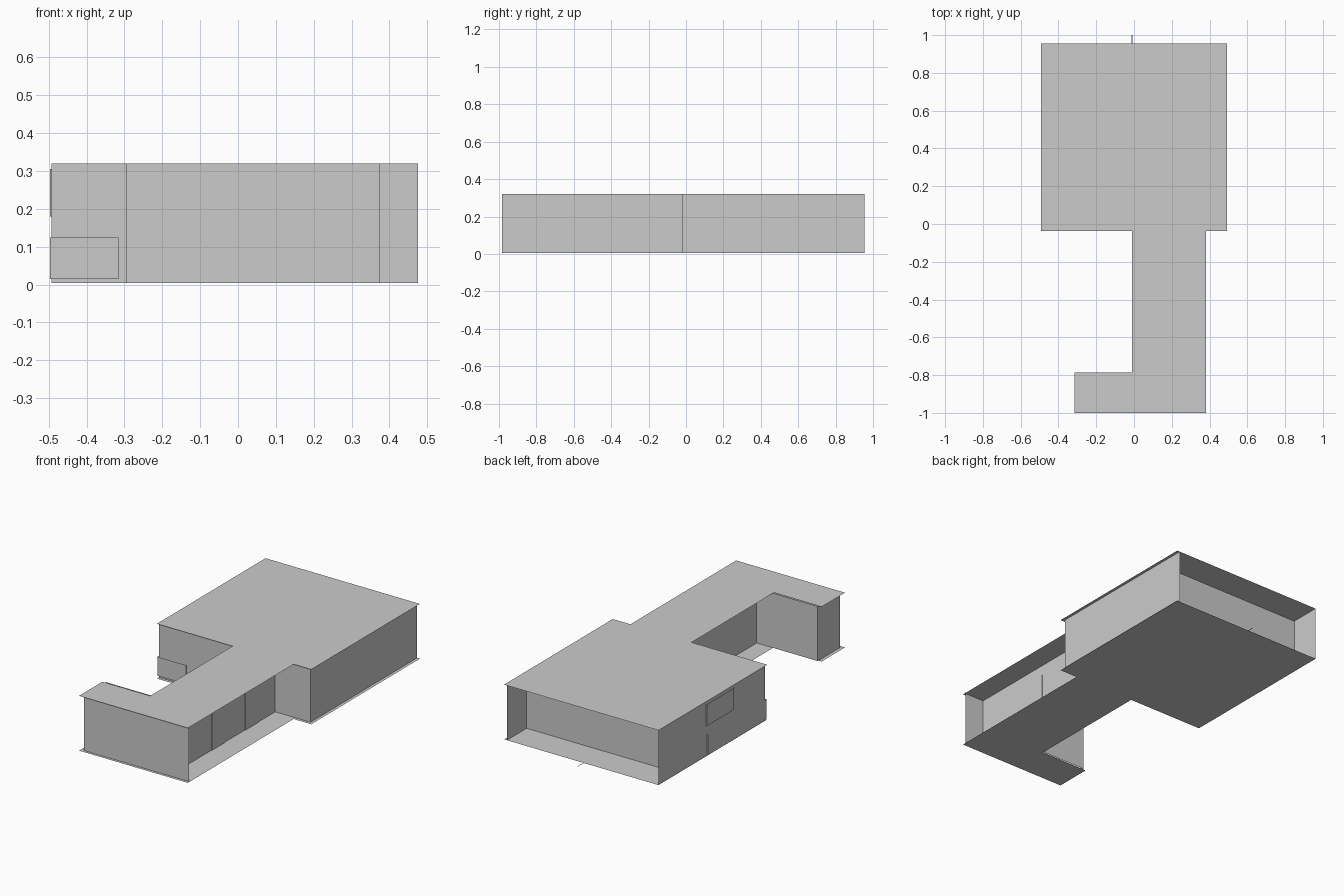
import bpy

if "Cube" in bpy.data.objects:
    bpy.data.objects.remove(bpy.data.objects["Cube"])

ROOF_Z, FLOOR_Z = 0.32, 0.004


def make_mesh(name, verts, faces):
    mesh = bpy.data.meshes.new(name)
    mesh.from_pydata(verts, [], faces)
    mesh.update()
    obj = bpy.data.objects.new(name, mesh)
    bpy.context.collection.objects.link(obj)
    return obj


def slab(name, outline, z):
    """Flat horizontal sheet from a plan outline."""
    return make_mesh(name, [(x, y, z) for x, y in outline], [range(len(outline))])


def wall(name, path, z0=FLOOR_Z, z1=ROOF_Z):
    """Thin upright sheet following a plan path."""
    n = len(path)
    verts = [(x, y, z) for z in (z0, z1) for x, y in path]
    faces = [(i, i + 1, n + i + 1, n + i) for i in range(n - 1)]
    return make_mesh(name, verts, faces)


def strip(name, x0, x1, y0, y1):
    """Thin threshold line on the ground."""
    return slab(name, [(x0, y0), (x1, y0), (x1, y1), (x0, y1)], 0.0)


# Roof and floor share the plan of hall, corridor and foot
plan = [(-0.493, 0.955), (-0.493, -0.036), (-0.01, -0.036), (-0.01, -0.787),
        (-0.315, -0.787), (-0.315, -1.0), (0.38, -1.0), (0.38, -0.036),
        (0.493, -0.036), (0.493, 0.955)]
slab("roof", plan, ROOF_Z)
slab("floor", plan, FLOOR_Z)

# Hall walls: side walls run past the recessed back wall
wall("hall_left_wall", [(0.095, -0.018), (-0.492, -0.018), (-0.492, 0.955)])
wall("hall_right_wall", [(0.25, -0.018), (0.475, -0.018), (0.475, 0.955)])
wall("hall_back_wall", [(-0.492, 0.775), (0.475, 0.775)])

# Corridor walls set back under the roof, and the foot of the plan
wall("corridor_left_wall", [(0.095, -0.018), (0.095, -0.78), (-0.295, -0.78),
                            (-0.295, -0.984), (0.375, -0.984)])
wall("corridor_right_wall", [(0.25, -0.018), (0.25, -0.984)])

# Corridor doors
for i, (y0, y1) in enumerate([(-0.60, -0.48), (-0.295, -0.175)]):
    wall(f"corridor_door_{i + 1}", [(0.25, y0), (0.253, y0), (0.253, y1), (0.25, y1)],
         FLOOR_Z, 0.26)

# Low panel wrapping the front left corner, and the window above it
wall("corner_panel", [(-0.315, -0.018), (-0.315, -0.026), (-0.496, -0.026),
                      (-0.496, 0.51), (-0.492, 0.51)], 0.015, 0.125)
wall("side_window", [(-0.492, 0.27), (-0.497, 0.27), (-0.497, 0.52), (-0.492, 0.52)],
     0.18, 0.305)

# Threshold lines on the ground
strip("back_threshold", -0.012, -0.008, 0.43, 1.0)
strip("right_threshold", 0.35, 0.475, 0.383, 0.387)
strip("left_threshold", -0.31, -0.2, 0.058, 0.062)
